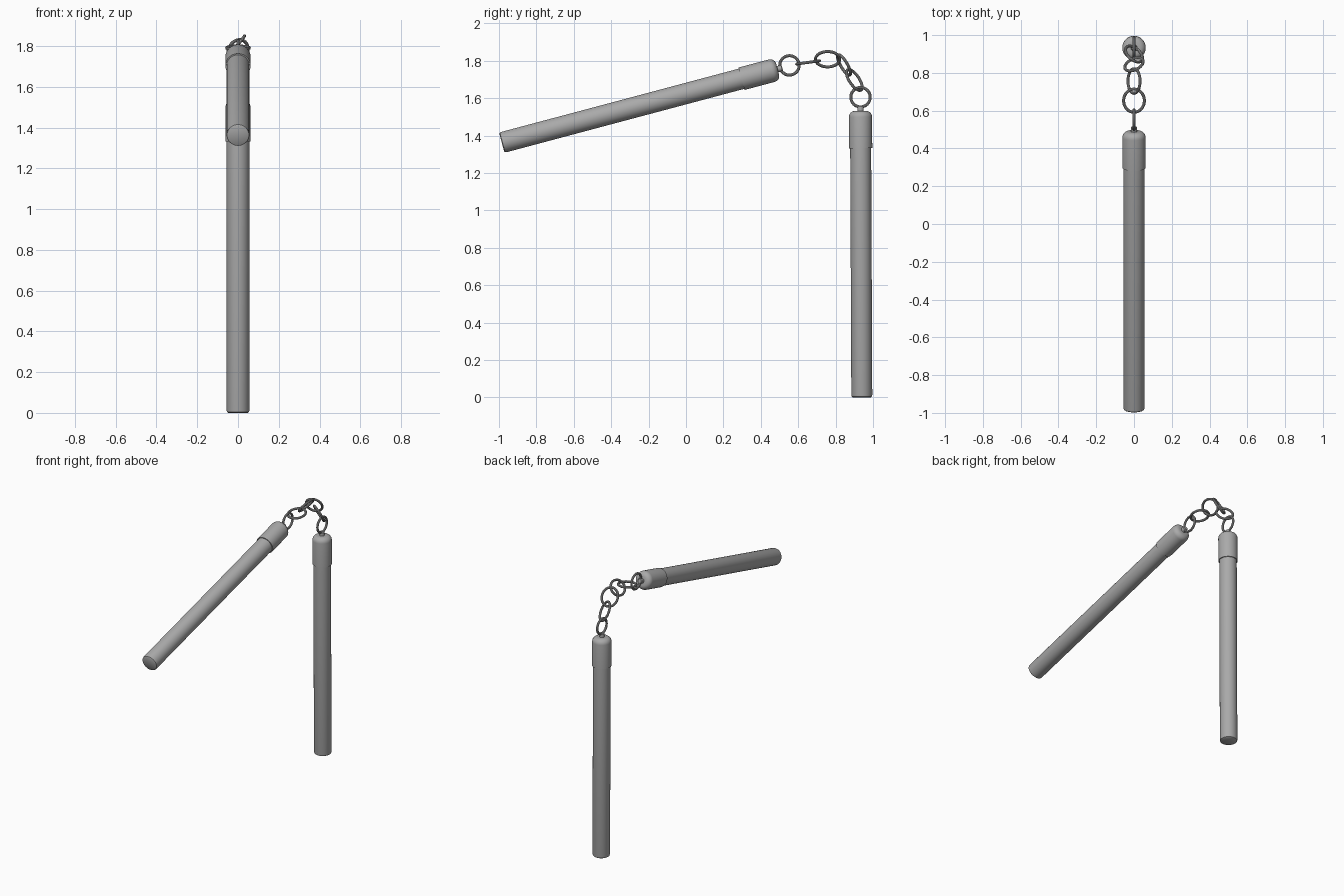
import bpy, bmesh, math
from mathutils import Vector, Matrix

if "Cube" in bpy.data.objects:
    bpy.data.objects.remove(bpy.data.objects["Cube"], do_unlink=True)

grey = bpy.data.materials.new("plain grey")
grey.use_nodes = True
grey.diffuse_color = (0.4, 0.4, 0.4, 1)
grey.node_tree.nodes["Principled BSDF"].inputs["Base Color"].default_value = grey.diffuse_color


def finish(name, bm, matrix):
    bmesh.ops.recalc_face_normals(bm, faces=bm.faces)
    mesh = bpy.data.meshes.new(name)
    bm.to_mesh(mesh)
    bm.free()
    mesh.materials.append(grey)
    obj = bpy.data.objects.new(name, mesh)
    bpy.context.collection.objects.link(obj)
    obj.matrix_world = matrix
    bpy.ops.object.select_all(action='DESELECT')
    obj.select_set(True)
    bpy.context.view_layer.objects.active = obj
    bpy.ops.object.shade_smooth_by_angle(angle=math.radians(35))
    return obj


def lathe(name, profile, matrix, sides=32):
    """Spin (radius, height) points round z; end points are on the axis."""
    bm = bmesh.new()
    verts = [bm.verts.new((r, 0, z)) for r, z in profile]
    edges = [bm.edges.new(pair) for pair in zip(verts, verts[1:])]
    bmesh.ops.spin(bm, geom=verts + edges, cent=(0, 0, 0), axis=(0, 0, 1),
                   angle=math.tau, steps=sides)
    bmesh.ops.remove_doubles(bm, verts=bm.verts, dist=0.0001)
    finish(name, bm, matrix)


def link(name, y, z, slope, roll, long, wide, wire=0.008):
    """Oval wire link: long axis along the chain, rolled about it."""
    bm = bmesh.new()
    around, section = 32, 10
    rings = []
    for i in range(around):
        a = math.tau * i / around
        centre = Vector((long * math.cos(a), wide * math.sin(a), 0))
        out = Vector((wide * math.cos(a), long * math.sin(a), 0)).normalized()
        rings.append([bm.verts.new(centre + wire * (out * math.cos(b) + Vector((0, 0, math.sin(b)))))
                      for b in (math.tau * j / section for j in range(section))])
    for i in range(around):
        p, q = rings[i], rings[(i + 1) % around]
        for j in range(section):
            k = (j + 1) % section
            bm.faces.new((p[j], q[j], q[k], p[k]))
    # frame: chain direction, then the link normal
    s, r = math.radians(slope), math.radians(roll)
    along = Vector((0, math.cos(s), math.sin(s)))
    up = Vector((0, -math.sin(s), math.cos(s)))
    normal = Vector((math.cos(r), 0, 0)) + up * math.sin(r)
    side = normal.cross(along)
    frame = Matrix((along, side, normal)).transposed().to_4x4()
    finish(name, bm, Matrix.Translation((0, y, z)) @ frame)


def baton(prefix, base, tip):
    """Handle, end cap and swivel pin along one axis."""
    base, tip = Vector(base), Vector(tip)
    axis = tip - base
    n = axis.length
    place = Matrix.Translation(base) @ axis.to_track_quat('Z', 'Y').to_matrix().to_4x4()
    lathe(prefix + "_handle", [(0, 0), (0.048, 0), (0.054, 0.004), (0.056, 0.012),
                               (0.056, n - 0.1), (0, n - 0.1)], place)
    fillet = [(0.029 + 0.033 * math.cos(a), n - 0.033 + 0.033 * math.sin(a))
              for a in (math.radians(15 * i) for i in range(7))]
    lathe(prefix + "_cap", [(0, n - 0.2), (0.062, n - 0.2)] + fillet + [(0, n)], place)
    lathe(prefix + "_pin", [(0, n - 0.01), (0.017, n - 0.01), (0.017, n + 0.022),
                            (0.013, n + 0.026), (0, n + 0.026)], place, 16)


baton("raised", (0, -0.985, 1.362), (0, 0.49, 1.755))
baton("upright", (0, 0.94, 0), (0, 0.933, 1.532))

# chain: y, z, slope, roll, half length, half width
chain = [(0.553, 1.775, 10, 0, 0.052, 0.052),
         (0.653, 1.791, 8, 90, 0.062, 0.055),
         (0.757, 1.808, 0, -38, 0.065, 0.052),
         (0.845, 1.777, -60, -70, 0.062, 0.052),
         (0.900, 1.697, -56, 60, 0.065, 0.052),
         (0.933, 1.605, -90, 0, 0.052, 0.052)]
for i, spec in enumerate(chain, 1):
    link(f"chain_link_{i}", *spec)
